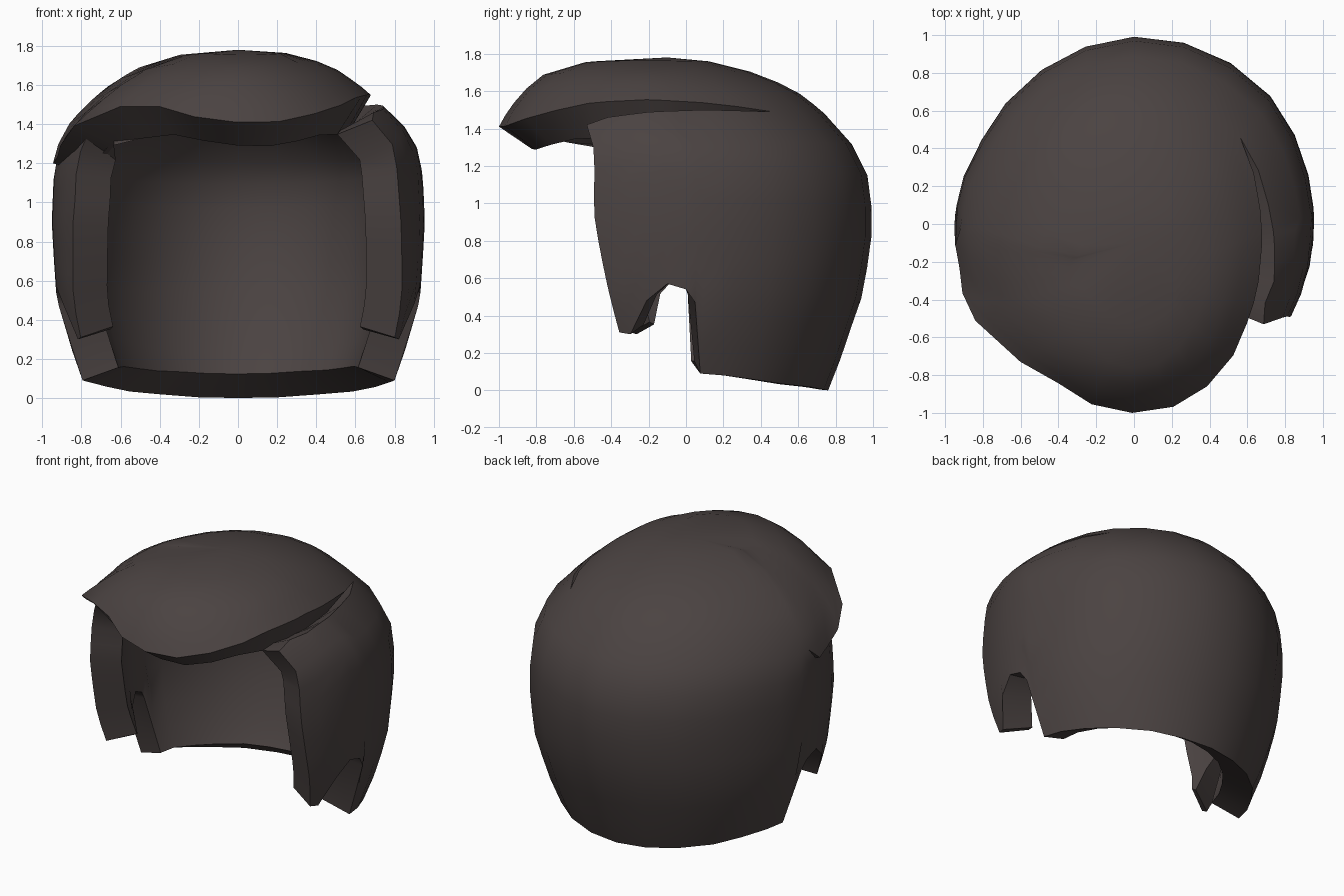
import bpy, bmesh, math

if "Cube" in bpy.data.objects:
    bpy.data.objects.remove(bpy.data.objects["Cube"])

# profile: height -> half width, half depth, centre y, centre x
PROFILE = [(0, .755, .76, 0, 0), (.12, .82, .81, 0, 0), (.3, .875, .87, 0, 0), (.5, .93, .94, 0, 0),
           (.72, .945, .98, 0, 0), (.9, .955, 1.0, 0, 0), (1.14, .945, .975, 0, 0),
           (1.3, .91, .93, -.03, 0), (1.41, .845, .905, -.095, -.01), (1.5, .755, .835, -.115, -.02),
           (1.6, .64, .73, -.14, -.02), (1.69, .50, .58, -.18, -.01), (1.76, .29, .32, -.2, .01),
           (1.78, 0, 0, -.1, 0)]
# edge heights by angle from the front (positive = right side)
CAP_EDGE = [(-180, 1.48), (-120, 1.47), (-95, 1.42), (-90, 1.28), (-84, 1.2), (-77, 1.23),
            (-68, 1.29), (-60, 1.39), (-46, 1.49), (-28, 1.49), (-8, 1.41), (14, 1.41),
            (33, 1.46), (47, 1.5), (62, 1.54), (85, 1.555), (110, 1.535), (132, 1.49), (180, 1.48)]
SIDE_TOP = [(60, 1.42), (68, 1.46), (85, 1.49), (105, 1.5), (132, 1.49)]
BOTTOM = [(60, .31), (68, .30), (77, .48), (84, .57), (90, .54), (93, .47),
          (95.5, .09), (105, .08), (130, .035), (164, .004), (180, 0)]
# how far the left end of the fringe stands off the side
BULGE = [(-95, 0), (-84, .02), (-77, .03), (-68, .07), (-60, .09), (-46, .045), (-30, 0)]
# slight lopsidedness of the head shape
SKEW = [(-180, 0), (-150, -.03), (-120, -.045), (-100, -.01), (-85, 0), (-60, -.025),
        (-46, 0), (100, 0), (132, .02), (180, 0)]
THICK = .2


def interp(table, k):
    k = min(max(k, table[0][0]), table[-1][0])
    for a, b in zip(table, table[1:]):
        if k <= b[0]:
            f = (k - a[0]) / (b[0] - a[0])
            return [p + (q - p) * f for p, q in zip(a[1:], b[1:])]


def point(deg, z, out=0):
    w, d, cy, cx = interp(PROFILE, z)
    # the front edge of each side lock slants back as it goes down
    shift = {60: 6, 68: 2}.get(abs(deg), 0) * min(max((1 - z) / .7, 0), 1)
    shift += {-60: 4, -68: 2}.get(deg, 0)
    t = math.radians(deg + math.copysign(shift, deg))
    out += interp(SKEW, deg)[0] * w
    return (cx + (w + out) * math.sin(t), cy - (d + out) * math.cos(t), z)


side = [60, 68, 77, 84, 90, 93, 95.5, 105, 118, 132, 148, 164]
half = [15, 30, 46] + side
cap_cols = [-d for d in reversed(half)] + [0] + half + [180]
body_cols = side + [180] + [-d for d in reversed(side)]

bm = bmesh.new()

# crown and fringe
apex = bm.verts.new((0, -.1, 1.78))
rings = []
for f in (.07, .25, .45, .65, .83, 1):
    rings.append({d: bm.verts.new(point(d, 1.78 - (1.78 - interp(CAP_EDGE, d)[0]) * f,
                                        interp(BULGE, d)[0] * f * f))
                  for d in cap_cols})
for a, b in zip(cap_cols, cap_cols[1:] + cap_cols[:1]):
    bm.faces.new((apex, rings[0][a], rings[0][b]))
    for up, lo in zip(rings, rings[1:]):
        bm.faces.new((lo[a], lo[b], up[b], up[a]))

# sides and back, with a parting slit on the right and an overlap on the left
edge = rings[-1]
top, slit = {}, []
for d in body_cols:
    top[d] = edge[d]
    if 60 <= d < 132 or -90 < d <= -60:
        z = interp(SIDE_TOP, d)[0] if d > 0 else edge[d].co.z - .01
        top[d] = bm.verts.new(point(d, z, -.03 if d in (60, 68) else -.01 if d < 0 else 0))
        slit.append((edge[d], top[d]))
rows = [top]
for i in range(1, 10):
    row = {}
    for d in body_cols:
        zt, zb = top[d].co.z, interp(BOTTOM, abs(d))[0]
        row[d] = bm.verts.new(point(d, zt + (zb - zt) * i / 9))
    rows.append(row)
for a, b in zip(body_cols, body_cols[1:]):
    for up, lo in zip(rows, rows[1:]):
        bm.faces.new((lo[a], lo[b], up[b], up[a]))

# inner lining and rim
bm.normal_update()
outer_faces = list(bm.faces)
rim = [e.link_loops[0] for e in bm.edges if e.is_boundary]
rim = [(l.vert, l.link_loop_next.vert) for l in rim]
inner = {v: bm.verts.new(v.co - v.normal * THICK) for v in list(bm.verts)}
for d in body_cols:
    if abs(d) > 100:
        inner[rows[-1][d]].co.z -= .05 * math.cos(math.radians(d))
for d in cap_cols:
    if abs(d) < 60:
        inner[edge[d]].co.z -= .02
for a, b in slit:
    inner[a].co = (inner[a].co + inner[b].co) / 2
    bm.verts.remove(inner[b])
    inner[b] = inner[a]
for f in outer_faces:
    bm.faces.new([inner[v] for v in reversed(f.verts)])
for v, w in rim:
    quad = []
    for p in (w, v, inner[v], inner[w]):
        if p not in quad:
            quad.append(p)
    bm.faces.new(quad)

mesh = bpy.data.meshes.new("hair")
bm.to_mesh(mesh)
bm.free()
hair = bpy.data.objects.new("hair", mesh)
bpy.context.collection.objects.link(hair)

mat = bpy.data.materials.new("dark brown")
mat.diffuse_color = (.07, .056, .054, 1)
mat.use_nodes = True
mat.node_tree.nodes["Principled BSDF"].inputs["Base Color"].default_value = mat.diffuse_color
mesh.materials.append(mat)

bpy.context.view_layer.objects.active = hair
hair.select_set(True)
bpy.ops.object.shade_smooth_by_angle(angle=math.radians(40))
